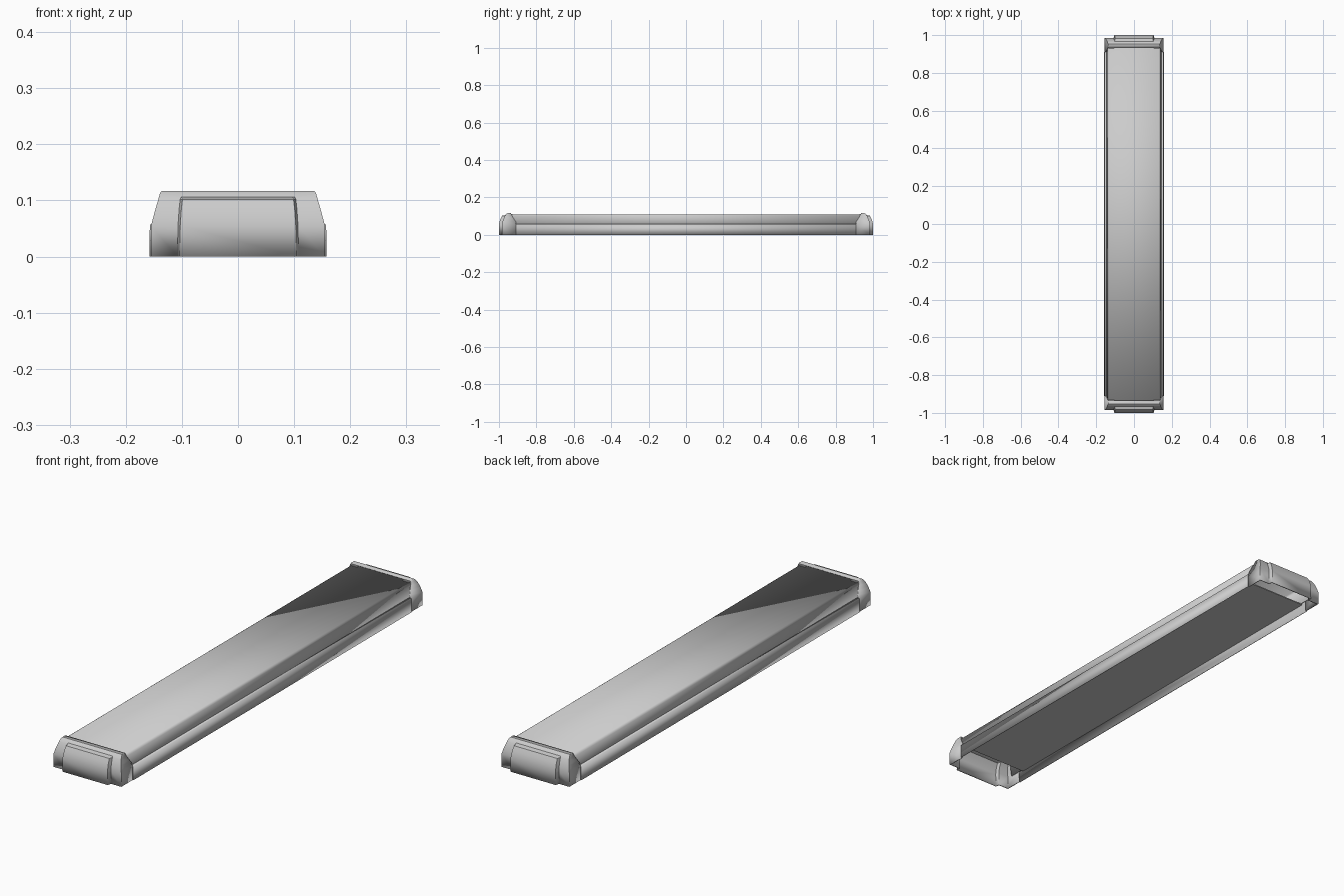
import bpy, bmesh
from math import pi

if "Cube" in bpy.data.objects:
    bpy.data.objects.remove(bpy.data.objects["Cube"])


def make_object(name, verts, faces, thickness=0.0):
    bm = bmesh.new()
    vs = [bm.verts.new(v) for v in verts]
    for f in faces:
        bm.faces.new([vs[i] for i in f])
    bmesh.ops.remove_doubles(bm, verts=bm.verts, dist=1e-5)
    me = bpy.data.meshes.new(name)
    bm.to_mesh(me)
    bm.free()
    ob = bpy.data.objects.new(name, me)
    bpy.context.collection.objects.link(ob)
    if thickness:
        mod = ob.modifiers.new("wall", 'SOLIDIFY')
        mod.thickness = thickness
        mod.offset = -1
    bpy.ops.object.select_all(action='DESELECT')
    ob.select_set(True)
    bpy.context.view_layer.objects.active = ob
    bpy.ops.object.shade_smooth_by_angle(angle=pi / 7)
    return ob


def sweep(name, profile, half_len, thickness):
    """Sweep an open XZ profile (outer side on its left) along y."""
    n = len(profile)
    verts = [(x, y, z) for y in (-half_len, half_len) for x, z in profile]
    faces = [(i, i + n, i + n + 1, i + 1) for i in range(n - 1)]
    # the profile starts on the right side, so flip to face outward
    faces = [f[::-1] for f in faces]
    return make_object(name, verts, faces, thickness)


def box(name, x0, x1, y0, y1, z0, z1):
    verts = [(x, y, z) for x in (x0, x1) for y in (y0, y1) for z in (z0, z1)]
    faces = [(0, 1, 3, 2), (4, 6, 7, 5), (0, 4, 5, 1),
             (2, 3, 7, 6), (0, 2, 6, 4), (1, 5, 7, 3)]
    return make_object(name, verts, faces)


# End cap shell: z, half width, outer y, inner y, bump half width, bump depth
LEVELS = [
    (0.000, 0.155, 0.984, 0.910, 0.104, 0.016),
    (0.055, 0.155, 0.984, 0.910, 0.103, 0.016),
    (0.070, 0.151, 0.981, 0.910, 0.102, 0.016),
    (0.085, 0.147, 0.976, 0.920, 0.101, 0.016),
    (0.102, 0.142, 0.968, 0.930, 0.099, 0.015),
    (0.106, 0.141, 0.965, 0.932, 0.097, 0.000),
    (0.113, 0.139, 0.959, 0.935, 0.097, 0.000),
    (0.117, 0.136, 0.953, 0.935, 0.097, 0.000),
]


def end_cap(name, turn):
    verts = []
    for z, w, yo, yi, b, d in LEVELS:
        half = [(w, yi), (w, yo), (b + 0.004, yo), (b, yo + d)]
        ring = [(-x, y) for x, y in half] + half[::-1]
        verts += [(x, y, z) for x, y in ring]
    faces = []
    for k in range(len(LEVELS) - 1):
        for i in range(7):
            a = k * 8 + i
            faces.append((a, a + 8, a + 9, a + 1))
    top = (len(LEVELS) - 1) * 8
    # roof of the cap, outer ring reversed so it faces up
    faces.append([top + i for i in (7, 6, 5, 4, 3, 2, 1, 0)])
    # coincident bump points above the bump stay as a flat strip
    ob = make_object(name, verts, faces, 0.006)
    ob.rotation_euler.z = turn


end_cap("back_end_cap", 0)
end_cap("front_end_cap", pi)

# Side rails with a small ledge turned inward
rail = sweep("side_rails", [(0.155, 0), (0.155, 0.055), (0.147, 0.055), (0.147, 0.046)],
             0.91, 0.003)
mir = rail.modifiers.new("other_side", 'MIRROR')
mir.use_axis = (True, False, False)

# Raised top cover with sloping sides
half = [(0.145, 0.042), (0.1365, 0.099), (0.135, 0.103), (0.131, 0.106)]
sweep("top_cover", half + [(-x, z) for x, z in half[::-1]], 0.95, 0.003)

# Recessed bottom panel
box("bottom_panel", -0.152, 0.152, -0.885, 0.885, 0.039, 0.043)

# Small retaining tabs under the lips of the caps
for end, s in (("back", 1), ("front", -1)):
    for side, t in (("right", 1), ("left", -1)):
        xs = sorted((0.105 * t, 0.134 * t))
        ys = sorted((0.928 * s, 0.94 * s))
        box(f"{end}_{side}_tab", *xs, *ys, 0.1, 0.112)
